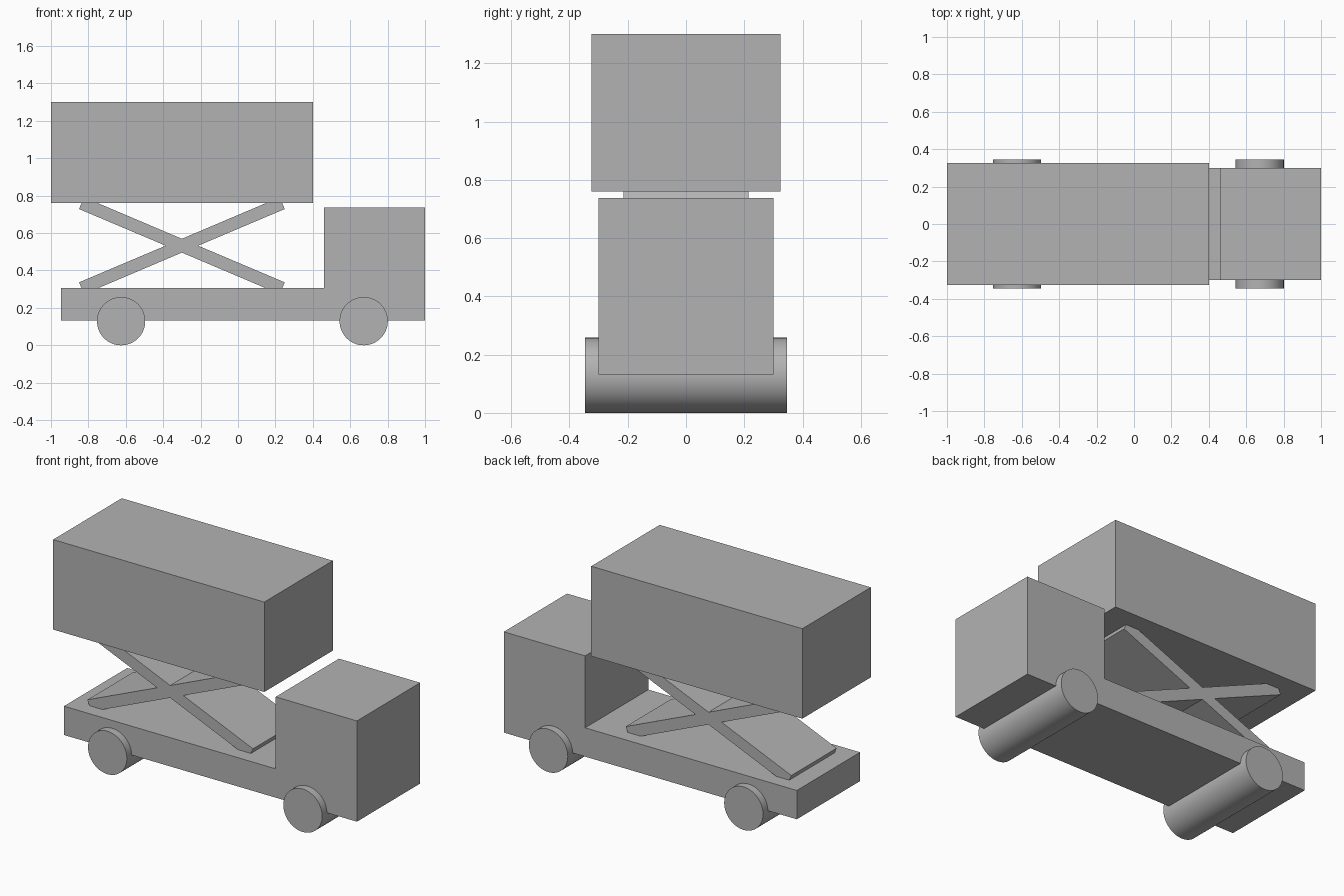
import bpy
import bmesh
import math

default_cube = bpy.data.objects.get("Cube")
if default_cube:
    bpy.data.objects.remove(default_cube, do_unlink=True)

# Single neutral paint
grey = bpy.data.materials.new("plain grey")
grey.use_nodes = True
colour = (0.45, 0.45, 0.45, 1)
grey.diffuse_color = colour
grey.node_tree.nodes["Principled BSDF"].inputs["Base Color"].default_value = colour


def prism(name, outline, half_width):
    """Extrude an x-z outline across the vehicle's width."""
    bm = bmesh.new()
    face = bm.faces.new([bm.verts.new((x, -half_width, z)) for x, z in outline])
    extruded = bmesh.ops.extrude_face_region(bm, geom=[face])
    verts = [v for v in extruded["geom"] if isinstance(v, bmesh.types.BMVert)]
    bmesh.ops.translate(bm, verts=verts, vec=(0, 2 * half_width, 0))
    bmesh.ops.recalc_face_normals(bm, faces=bm.faces)
    mesh = bpy.data.meshes.new(name)
    bm.to_mesh(mesh)
    bm.free()
    mesh.materials.append(grey)
    obj = bpy.data.objects.new(name, mesh)
    bpy.context.collection.objects.link(obj)
    return obj


# Flat bed and cab as one stepped body
BED_TOP, BOX_BOTTOM = 0.305, 0.76
prism("chassis_and_cab", [(-0.946, 0.132), (1, 0.132), (1, 0.737),
                          (0.46, 0.737), (0.46, BED_TOP), (-0.946, BED_TOP)], 0.30)

# Raised cargo box
prism("cargo_box", [(-1, BOX_BOTTOM), (0.402, BOX_BOTTOM), (0.402, 1.3), (-1, 1.3)], 0.325)

# Scissor lift: crossed arms in one outline, mirrored from a quarter
cx, cz = -0.30, (BED_TOP + BOX_BOTTOM) / 2
notch_x, notch_z = 0.087, 0.037
tip = [(0.55, 0.196), (0.523, 0.259)]
quarter = [(notch_x, 0)] + tip + [(0, notch_z)]
upper = quarter + [(-x, z) for x, z in reversed(quarter[:-1])]
cross = upper + [(x, -z) for x, z in reversed(upper[1:-1])]
prism("scissor_lift", [(cx + x, cz + z) for x, z in cross], 0.215)

# Full-width wheel rollers
for name, x in (("rear_wheels", -0.625), ("front_wheels", 0.672)):
    bpy.ops.mesh.primitive_cylinder_add(vertices=64, radius=0.129, depth=0.692,
                                        location=(x, 0, 0.129),
                                        rotation=(math.pi / 2, 0, 0))
    wheels = bpy.context.object
    wheels.name = name
    wheels.data.materials.append(grey)
    bpy.ops.object.shade_smooth_by_angle(angle=math.radians(40))
